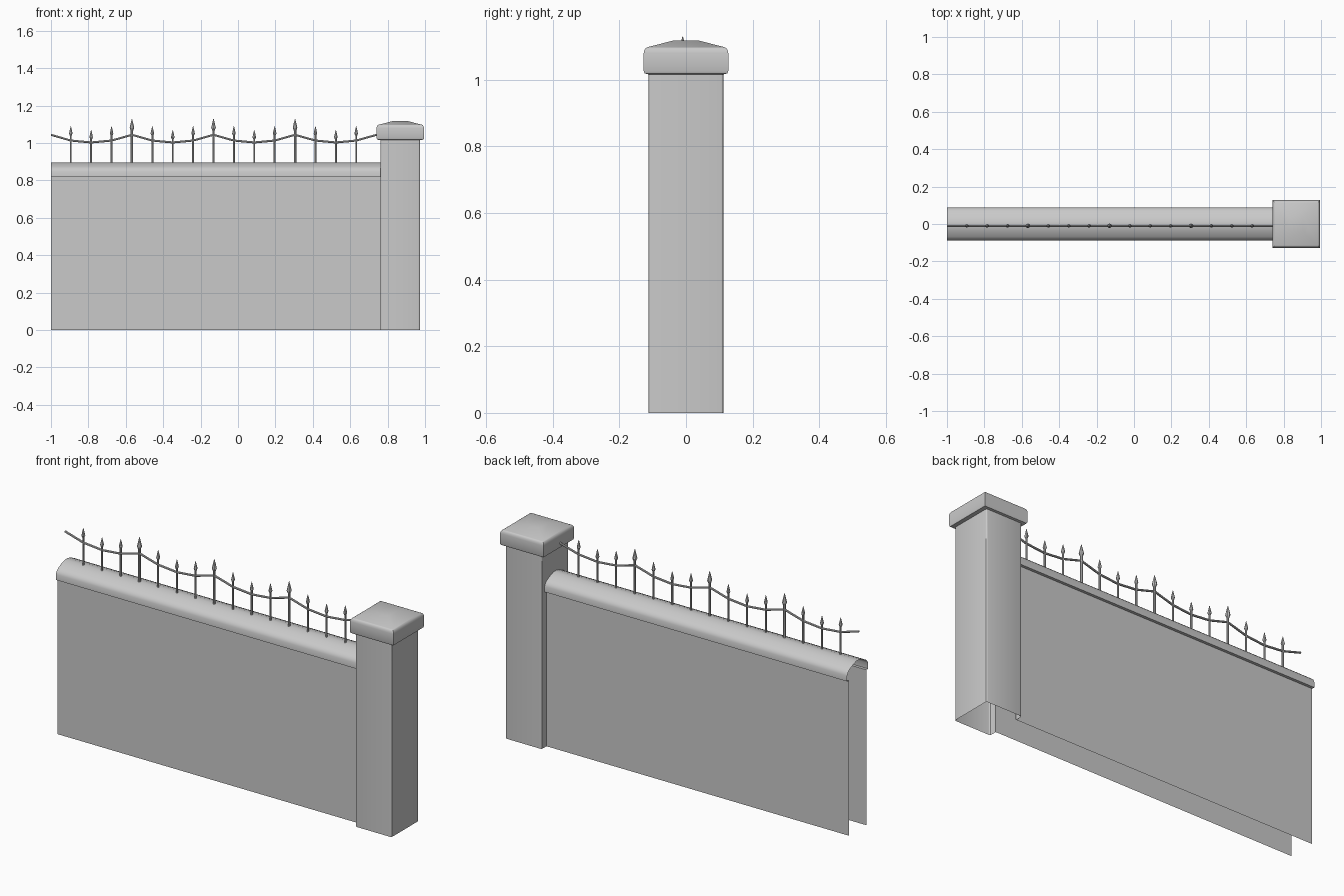
import bpy
import bmesh
from math import cos, sin, pi

cube = bpy.data.objects.get("Cube")
if cube:
    bpy.data.objects.remove(cube, do_unlink=True)

stone = bpy.data.materials.new("plain grey")
stone.use_nodes = True
GREY = (0.588, 0.588, 0.588, 1)
stone.diffuse_color = GREY
stone.node_tree.nodes["Principled BSDF"].inputs["Base Color"].default_value = GREY

WALL_Y, COPING_Y, WALL_TOP = 0.0725, 0.0875, 0.818
LEFT_END, RIGHT_END = 0.765, -1.0
RAIL_Y = -0.01
PILLAR_X = 0.8675
made = []


def finish(name, bm):
    mesh = bpy.data.meshes.new(name)
    bm.to_mesh(mesh)
    bm.free()
    mesh.materials.append(stone)
    obj = bpy.data.objects.new(name, mesh)
    bpy.context.collection.objects.link(obj)
    made.append(obj)
    return obj


def sweep_x(name, profile):
    """Open sheet: a (y, z) profile carried along the wall."""
    bm = bmesh.new()
    rows = [[bm.verts.new((x, y, z)) for y, z in profile] for x in (RIGHT_END, LEFT_END)]
    a, b = rows
    for i in range(len(profile) - 1):
        bm.faces.new((a[i], b[i], b[i + 1], a[i + 1]))
    finish(name, bm)


def loft(bm, rings, skip=(), top=False, bottom=False):
    """Join closed rings of points, leaving out any (level, side) in skip."""
    rows = [[bm.verts.new(p) for p in ring] for ring in rings]
    n = len(rows[0])
    for k in range(len(rows) - 1):
        a, b = rows[k], rows[k + 1]
        for i in range(n):
            if (k, i) not in skip:
                j = (i + 1) % n
                bm.faces.new((a[i], a[j], b[j], b[i]))
    if top:
        bm.faces.new(rows[-1])
    if bottom:
        bm.faces.new(rows[0][::-1])


def lathe(name, x, y, stations, sides):
    bm = bmesh.new()
    turns = [2 * pi * i / sides for i in range(sides)]
    loft(bm, [[(x + r * cos(t), y + r * sin(t), z) for t in turns] for r, z in stations],
         top=True, bottom=True)
    return finish(name, bm)


# Wall: two upright sheets, open at the end and below
sweep_x("wall_front", [(-WALL_Y, 0), (-WALL_Y, WALL_TOP)])
sweep_x("wall_back", [(WALL_Y, WALL_TOP), (WALL_Y, 0)])

# Rounded coping with a small lip on each side
half = [(WALL_Y, WALL_TOP), (COPING_Y, WALL_TOP), (COPING_Y, 0.847), (0.081, 0.862),
        (0.068, 0.873), (0.04, 0.887), (0.012, 0.896)]
sweep_x("coping", [(-y, z) for y, z in half] + half[::-1])

# Pillar: hollow shaft with rounded corners, open where the wall enters
hx, hy, r = 0.1055, 0.1125, 0.009
outline = []
for quarter, (sx, sy) in enumerate([(1, 1), (-1, 1), (-1, -1), (1, -1)]):
    for s in range(4):
        t = pi / 2 * (quarter + s / 3)
        outline.append((PILLAR_X + sx * (hx - r) + r * cos(t), sy * (hy - r) + r * sin(t)))
    if quarter == 1:
        gap = len(outline)
        outline += [(PILLAR_X - hx, WALL_Y), (PILLAR_X - hx, -WALL_Y)]
bm = bmesh.new()
loft(bm, [[(x, y, z) for x, y in outline] for z in (0, 0.85, 1.018)], skip={(0, gap)})
finish("pillar_shaft", bm)

# Pillar cap with softened rim and low hipped top
bm = bmesh.new()
cap = [(0.098, 1.016), (0.112, 1.016), (0.124, 1.019), (0.127, 1.026), (0.127, 1.08),
       (0.125, 1.089), (0.121, 1.095), (0.115, 1.098), (0.037, 1.118)]
loft(bm, [[(PILLAR_X + h * sx, h * sy, z) for sx, sy in ((1, 1), (-1, 1), (-1, -1), (1, -1))]
          for h, z in cap], top=True, bottom=True)
finish("pillar_cap", bm)

# Spear-topped posts; every fourth is taller
STEP, FIRST = 0.109, -0.894
for i in range(15):
    place = (i + 1) % 4
    tall = place == 0
    tip = 1.13 if tall else (1.07 if place == 2 else 1.09)
    shaft = 0.0065 if tall else 0.005
    head = 0.063 if tall else 0.05
    lathe(f"post_{i + 1}", FIRST + i * STEP, RAIL_Y,
          [(shaft, 0.88), (shaft, tip - head), (shaft * 1.9, tip - head * 0.78),
           (shaft * 1.1, tip - head * 0.4), (0.0008, tip)], 8)

# Sagging rail: one shallow dip per bay, straight between posts
bm = bmesh.new()
SIDES, RADIUS = 8, 0.0055
rings = []
for i in range(17):
    t = (i % 4 - 2) / 2
    z = 1.003 + 0.041 * t * t
    x = FIRST + (i - 1) * STEP
    rings.append([(max(x, RIGHT_END), RAIL_Y + RADIUS * cos(2 * pi * k / SIDES),
                   z + RADIUS * sin(2 * pi * k / SIDES)) for k in range(SIDES)])
loft(bm, rings, top=True, bottom=True)
finish("rail", bm)

# Soft shading with crisp edges
bpy.ops.object.select_all(action="DESELECT")
for obj in made:
    obj.select_set(True)
bpy.context.view_layer.objects.active = made[0]
bpy.ops.object.shade_smooth_by_angle(angle=pi / 6)
